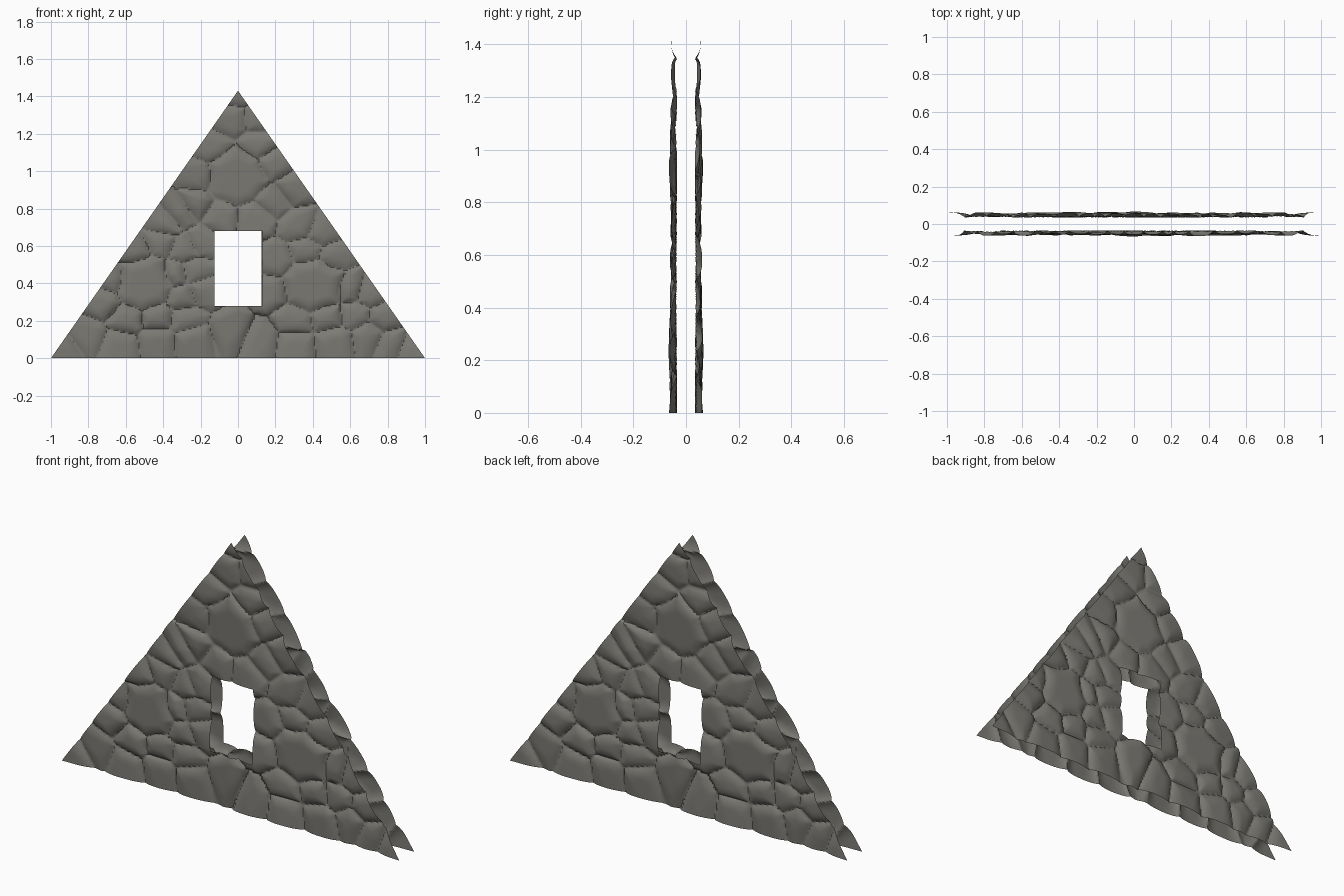
import bpy, bmesh, math, random
from mathutils import Vector

if "Cube" in bpy.data.objects:
    bpy.data.objects.remove(bpy.data.objects["Cube"])

random.seed(4)
H = 1.43
stone = bpy.data.materials.new("warm grey stone")
stone.diffuse_color = (0.2, 0.195, 0.175, 1)
stone.use_nodes = True
stone.node_tree.nodes["Principled BSDF"].inputs["Base Color"].default_value = stone.diffuse_color

# stone centres (x, z); the masonry pattern is shared by both faces
small = [(.13, .1), (.3, .08), (.52, .09), (.7, .12), (.3, .2), (.48, .22), (.62, .23), (.78, .21),
         (.93, .05), (.82, .08), (.17, .36), (.2, .52), (.6, .37), (.7, .35), (.33, .71), (.45, .67),
         (.51, .54), (.37, .57), (.1, 1.14), (.11, 1.28), (0, 1.42), (-.03, 1.27), (.19, 1.04),
         (.09, .75), (.19, .84), (.29, .9), (-.2, .97), (-.22, .82), (-.31, .77), (-.39, .72),
         (-.13, 1.12), (-.1, .76), (-.55, .57), (-.41, .62), (-.29, .58), (-.19, .62), (-.23, .47),
         (-.34, .45), (-.18, .36), (-.3, .32), (-.67, .42), (-.72, .3), (-.81, .12), (-.63, .07),
         (-.43, .09), (-.24, .1), (-.6, .21), (-.43, .22), (-.28, .21), (-.04, .15), (-.94, .04)]
big = [(.41, .39), (-.5, .4), (-.02, .97)]
cells = [(x, z, 0.0) for x, z in small] + [(x, z, 0.07) for x, z in big]
tilts = [(random.uniform(-.06, .06), random.uniform(-.06, .06), random.uniform(.7, 1.05)) for c in cells]


def relief(x, z):
    """Height of the domed stones, low along the joints."""
    f = sorted((math.hypot((x - cx) * .9, z - cz) - r, i) for i, (cx, cz, r) in enumerate(cells))
    edge = f[1][0] - f[0][0]
    cx, cz, r = cells[f[0][1]]
    tx, tz, a = tilts[f[0][1]]
    dome = min(1, edge / .11)
    dome = (1 - (1 - dome) ** 2) ** .75
    h = .037 + .024 * a * dome + tx * (x - cx) + tz * (z - cz)
    return max(.035, min(.067, h))


def cut(bm, co, no, clear=False):
    bmesh.ops.bisect_plane(bm, geom=bm.verts[:] + bm.edges[:] + bm.faces[:], dist=1e-6,
                           plane_co=co, plane_no=no, clear_outer=clear)


def gable_face(name, turn):
    bm = bmesh.new()
    nx, nz = 230, 165
    g = [[bm.verts.new((-1 + 2 * i / nx, 0, H * j / nz)) for i in range(nx + 1)] for j in range(nz + 1)]
    for j in range(nz):
        for i in range(nx):
            bm.faces.new((g[j][i], g[j][i + 1], g[j + 1][i + 1], g[j + 1][i]))
    # sloping sides
    for s in (-1, 1):
        cut(bm, (s, 0, 0), Vector((s * H, 0, 1)).normalized(), True)
    # window opening
    for x in (-.125, .13):
        cut(bm, (x, 0, 0), (1, 0, 0))
    for z in (.28, .68):
        cut(bm, (0, 0, z), (0, 0, 1))
    hole = []
    for f in bm.faces:
        c = f.calc_center_median()
        if -.125 < c.x < .13 and .28 < c.z < .68:
            hole.append(f)
    bmesh.ops.delete(bm, geom=hole, context='FACES')
    # raise the stones
    for v in bm.verts:
        v.co.y = -relief(v.co.x, v.co.z)
    if turn:
        for v in bm.verts:
            v.co.x, v.co.y = -v.co.x, -v.co.y
    me = bpy.data.meshes.new(name)
    bm.to_mesh(me)
    bm.free()
    me.materials.append(stone)
    ob = bpy.data.objects.new(name, me)
    bpy.context.collection.objects.link(ob)
    bpy.context.view_layer.objects.active = ob
    ob.select_set(True)
    bpy.ops.object.shade_smooth_by_angle(angle=math.radians(40))
    ob.select_set(False)


gable_face("front_stone_gable", False)
gable_face("back_stone_gable", True)
